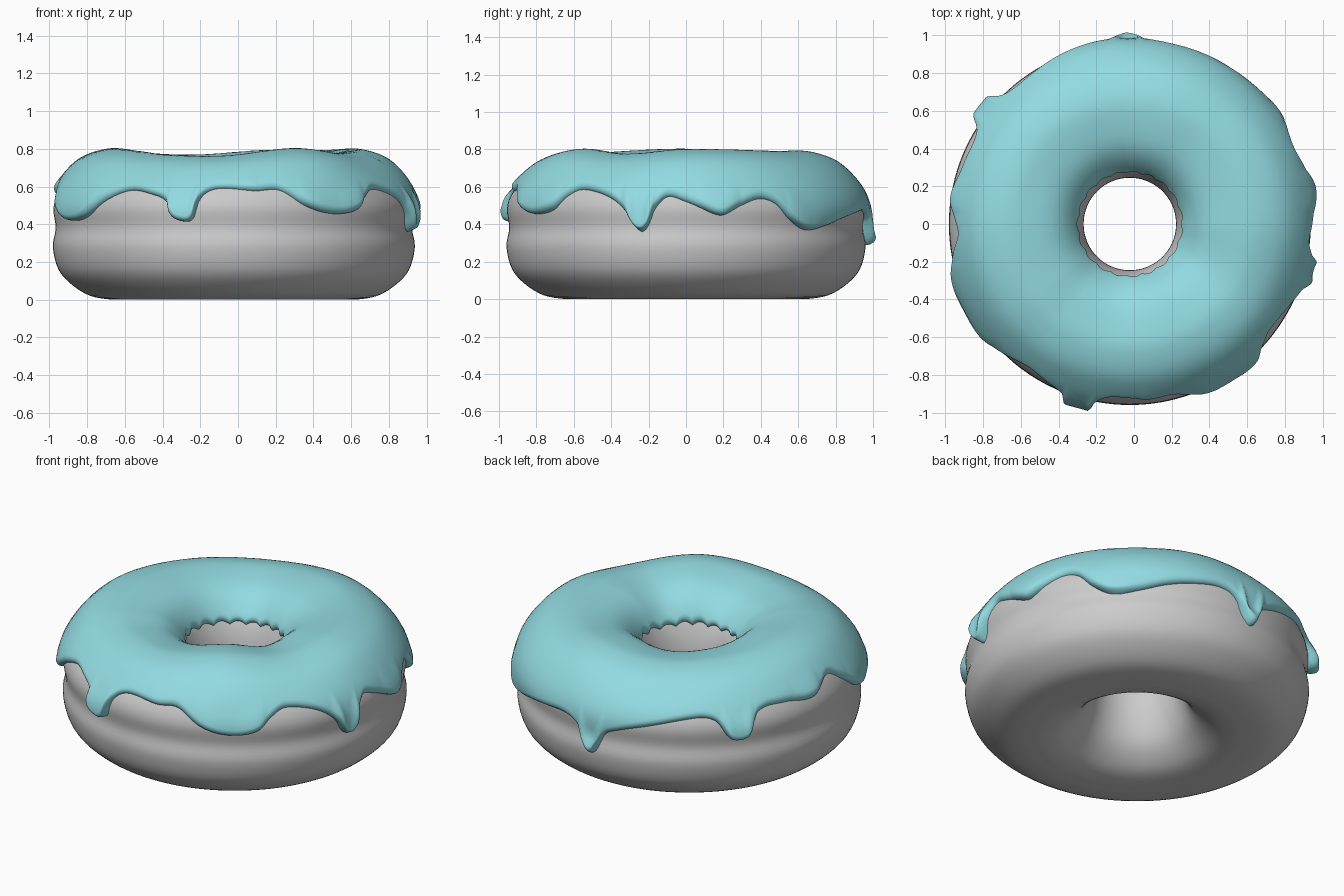
import bpy, math
from mathutils import Vector

if "Cube" in bpy.data.objects:
    bpy.data.objects.remove(bpy.data.objects["Cube"])

CX, CY = -0.022, 0.0

# Ring cross-section (radius, height): up the hole, over the crest, down the outside
PROFILE = [(0.55, 0.0), (0.43, 0.03), (0.32, 0.12), (0.265, 0.24), (0.245, 0.38),
           (0.27, 0.52), (0.33, 0.64), (0.43, 0.72), (0.60, 0.757), (0.70, 0.75),
           (0.80, 0.712), (0.88, 0.64), (0.935, 0.56), (0.957, 0.48), (0.945, 0.38),
           (0.96, 0.28), (0.93, 0.16), (0.86, 0.08), (0.76, 0.02), (0.64, 0.0)]

# Height of the icing's lower edge by angle in degrees (0 = +x, 90 = +y)
EDGE = [(0, .52), (3, .50), (9, .455), (12, .45), (18, .50), (24.6, .535), (30, .51),
        (35, .43), (42, .37), (51, .39), (60, .43), (70, .46), (80, .47), (86, .42),
        (89, .31), (92, .295), (95, .40), (98, .44), (110, .50), (127, .56), (134, .54),
        (138, .45), (141, .43), (145, .45), (149, .56), (160, .575), (172, .55),
        (183, .61), (190, .55), (198, .46), (206, .42), (216, .44), (225, .53),
        (234, .585), (243, .56), (248, .52), (250, .45), (253, .42), (257, .43),
        (259, .53), (262, .585), (267, .60), (277, .58), (285, .58), (293, .50),
        (299, .465), (306, .455), (313, .48), (317, .54), (322, .585), (329, .575),
        (336, .53), (341, .46), (344, .38), (346, .36), (348, .40), (350, .48), (354, .545)]

# Gentle rise and fall of the crest by angle
CREST = [(0, .013), (50, .003), (75, .005), (110, -.02), (145, -.005), (180, .015),
         (215, 0), (235, -.02), (265, -.025), (300, .015), (330, -.012)]


def periodic(table, deg):
    """Smooth interpolation of an angle table that wraps at 360."""
    deg %= 360
    n = len(table)
    k = max(i for i in range(n) if table[i][0] <= deg)

    def at(i):
        return table[i % n][0] + 360 * (i // n), table[i % n][1]
    (x0, y0), (x1, y1), (x2, y2), (x3, y3) = (at(k + o) for o in (-1, 0, 1, 2))
    h = x2 - x1
    m1, m2 = (y2 - y0) / (x2 - x0) * h, (y3 - y1) / (x3 - x1) * h
    t = (deg - x1) / h
    return ((2*t**3 - 3*t*t + 1) * y1 + (t**3 - 2*t*t + t) * m1
            + (3*t*t - 2*t**3) * y2 + (t**3 - t*t) * m2)


def smooth_profile(pts, steps):
    """Closed Catmull-Rom curve through the profile points."""
    out, n = [], len(pts)
    for i in range(n):
        p0, p1, p2, p3 = (Vector(pts[(i + o) % n]) for o in (-1, 0, 1, 2))
        for s in range(steps):
            t = s / steps
            v = 0.5 * (2*p1 + (p2 - p0)*t + (2*p0 - 5*p1 + 4*p2 - p3)*t*t
                       + (3*p1 - p0 - 3*p2 + p3)*t**3)
            out.append(Vector((v.x, max(v.y, 0.0))))
    return out


def place(r, z, deg):
    """Spin a profile point to its angle, with the crest's unevenness."""
    w = min(max((z - 0.5) / 0.22, 0), 1)
    z += periodic(CREST, deg) * w * w * (3 - 2 * w)
    a = math.radians(deg)
    return (CX + r * math.cos(a), CY + r * math.sin(a), z)


def ring_object(name, rows, closed, mat):
    """Mesh from one profile row per angle."""
    n, m = len(rows), len(rows[0])
    verts = [v for row in rows for v in row]
    faces = []
    for i in range(n):
        a, b = i * m, ((i + 1) % n) * m
        for j in range(m if closed else m - 1):
            k = (j + 1) % m
            faces.append((a + j, a + k, b + k, b + j))
    mesh = bpy.data.meshes.new(name)
    mesh.from_pydata(verts, [], faces)
    mesh.materials.append(mat)
    mesh.polygons.foreach_set("use_smooth", [True] * len(faces))
    obj = bpy.data.objects.new(name, mesh)
    bpy.context.collection.objects.link(obj)
    return obj


def material(name, rgb):
    mat = bpy.data.materials.new(name)
    mat.diffuse_color = (*rgb, 1)
    mat.use_nodes = True
    mat.node_tree.nodes["Principled BSDF"].inputs["Base Color"].default_value = mat.diffuse_color
    return mat


grey = material("dough grey", (0.60, 0.60, 0.60))
blue = material("icing blue", (0.29, 0.71, 0.76))

# Dough ring
coarse = smooth_profile(PROFILE, 4)
ring_object("dough_ring", [[place(p.x, p.y, i * 2.5) for p in coarse] for i in range(144)],
            True, grey)

# Fine profile with running length, used to lay the icing on the dough
fine = smooth_profile(PROFILE, 20)
length = [0.0]
for p, q in zip(fine, fine[1:]):
    length.append(length[-1] + (q - p).length)
crest_i = max(range(len(fine)), key=lambda i: fine[i].y)


def length_at_height(z, step):
    """Length along the profile where it falls to height z, inward or outward of the crest."""
    i = crest_i
    while fine[i + step].y > z:
        i += step
    f = (fine[i].y - z) / (fine[i].y - fine[i + step].y)
    return length[i] + f * (length[i + step] - length[i])


def point_normal(s):
    """Point and outward normal at a length along the profile."""
    i = next(k for k in range(len(length) - 1) if length[k + 1] >= s)
    f = (s - length[i]) / (length[i + 1] - length[i])
    t = (fine[i + 2] - fine[i - 1]).normalized()
    return fine[i].lerp(fine[i + 1], f), Vector((-t.y, t.x))


# Icing: offset from the dough, rounded at both edges and fuller in the drips
THICK, LIP = 0.03, 0.04
caps = [LIP * (1 - math.cos(k / 7 * math.pi / 2)) for k in range(7)]
rows = []
COUNT = 480
for i in range(COUNT):
    deg = i * 360 / COUNT
    edge = periodic(EDGE, deg)
    near = (periodic(EDGE, deg - 9) + periodic(EDGE, deg + 9)) / 2
    drip = 0.035 * min(max((near - edge) / 0.1, 0), 1)
    scallop = 0.012 * abs(math.sin(math.radians(deg * 9.5 - 20 * math.sin(math.radians(deg * 2)))))
    if deg > 357:
        scallop *= (360 - deg) / 3
    s0 = length_at_height(0.56 + scallop * 1.6, -1)
    s1 = length_at_height(edge, 1)
    lo, hi = s0 + LIP, s1 - LIP
    samples = [s0 + c for c in caps]
    samples += [lo + (hi - lo) * k / 26 for k in range(27)]
    samples += [s1 - c for c in reversed(caps)]
    row = []
    for s in samples:
        p, nrm = point_normal(s)
        d = min(s - s0, s1 - s, LIP) / LIP
        round_edge = math.sqrt(max(0, 1 - (1 - d) ** 2))
        g = max(0, 1 - (s1 - s) / 0.16)
        t = (THICK + drip * g * g * (3 - 2 * g)) * round_edge - 0.005 * (1 - round_edge)
        p = p + nrm * t
        row.append(place(p.x, p.y, deg))
    rows.append(row)
ring_object("icing", rows, False, blue)
